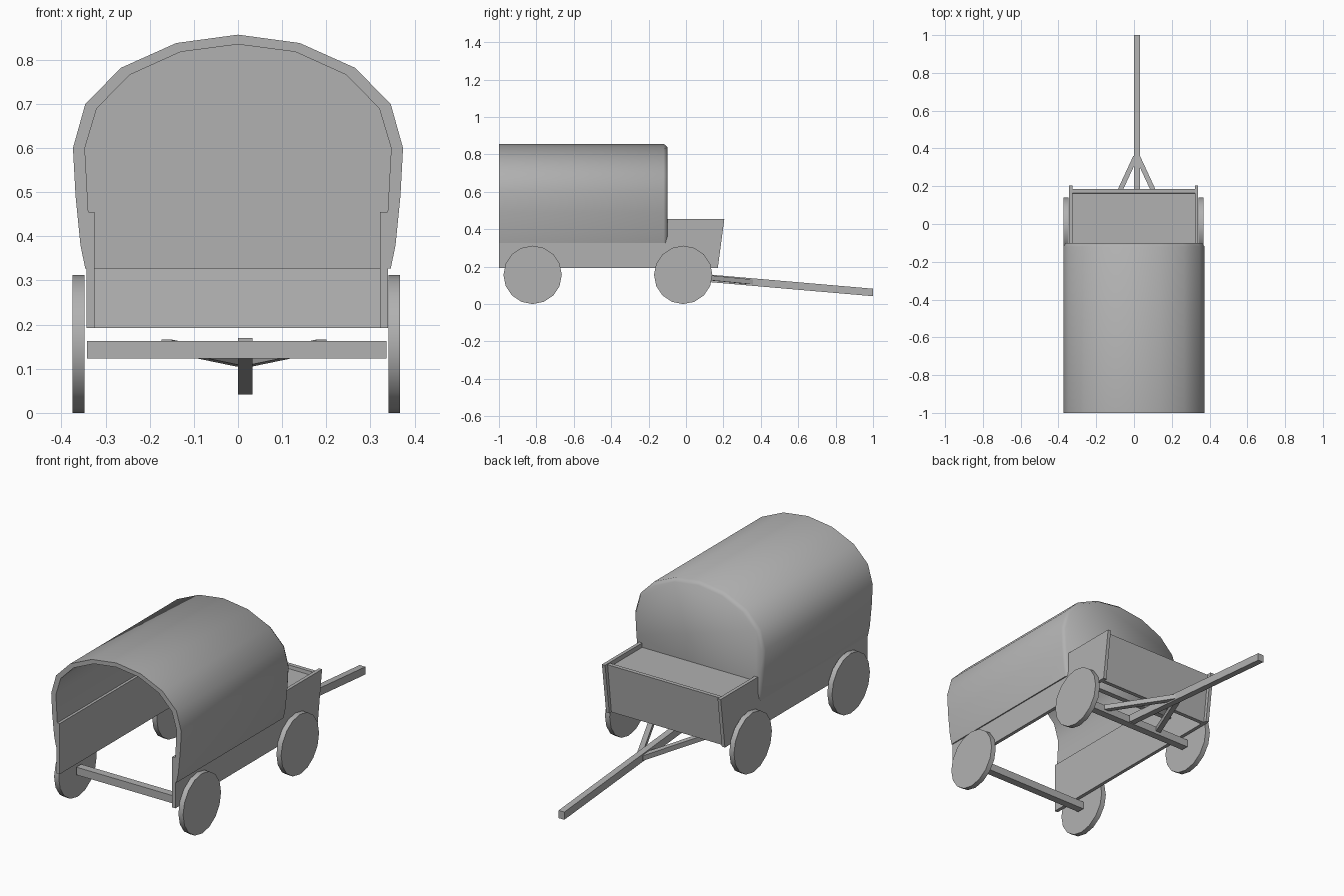
import bpy, bmesh
from math import radians
from mathutils import Vector

if "Cube" in bpy.data.objects:
    bpy.data.objects.remove(bpy.data.objects["Cube"])

# One dark grey for the whole model
grey = bpy.data.materials.new("dark_grey")
grey.diffuse_color = (.44, .44, .44, 1)
grey.use_nodes = True
grey.node_tree.nodes["Principled BSDF"].inputs["Base Color"].default_value = grey.diffuse_color


def make(name, bm, smooth=None):
    bmesh.ops.recalc_face_normals(bm, faces=bm.faces[:])
    me = bpy.data.meshes.new(name)
    bm.to_mesh(me)
    bm.free()
    me.materials.append(grey)
    ob = bpy.data.objects.new(name, me)
    bpy.context.collection.objects.link(ob)
    if smooth:
        me.shade_smooth()
        me.set_sharp_from_angle(angle=radians(smooth))
    return ob


def slab(name, yz, x0, x1):
    """Extrude a side profile (y, z) from x0 to x1."""
    bm = bmesh.new()
    f = bm.faces.new([bm.verts.new((x0, y, z)) for y, z in yz])
    new = bmesh.ops.extrude_face_region(bm, geom=[f])["geom"]
    verts = [v for v in new if isinstance(v, bmesh.types.BMVert)]
    bmesh.ops.translate(bm, verts=verts, vec=(x1 - x0, 0, 0))
    # keep the starting cap so the slab is closed
    if not any(all(abs(v.co.x - x0) < 1e-6 for v in g.verts) for g in bm.faces):
        bm.faces.new([v for v in bm.verts if abs(v.co.x - x0) < 1e-6])
    return make(name, bm)


def beam(name, a, b, w, h):
    """Rectangular bar from point a to point b."""
    a, b = Vector(a), Vector(b)
    d = b - a
    side = d.cross(Vector((0, 0, 1))).normalized() * w / 2
    up = Vector((0, 0, h / 2))
    bm = bmesh.new()
    ends = [[bm.verts.new(p + s * side + t * up)
             for s, t in ((-1, -1), (1, -1), (1, 1), (-1, 1))] for p in (a, b)]
    for e in ends:
        bm.faces.new(e)
    for i in range(4):
        j = (i + 1) % 4
        bm.faces.new((ends[0][i], ends[0][j], ends[1][j], ends[1][i]))
    return make(name, bm)


# Canvas cover: thin arched shell, open at -y, closed and bevelled at the other end
outer = [(.346, .327), (.357, .38), (.368, .49), (.374, .60),
         (.346, .70), (.265, .782), (.14, .838), (0, .857)]
inner = [(.330, .327), (.335, .38), (.341, .49), (.347, .60),
         (.32, .69), (.245, .766), (.13, .818), (0, .835)]
inset = [(x * .965, z if z < .35 else .45 + (z - .45) * .96) for x, z in outer]


def arch(half):
    return half + [(-x, z) for x, z in reversed(half[:-1])]


bm = bmesh.new()
rings = [[bm.verts.new((x, y, z)) for x, z in arch(p)]
         for p, y in ((inner, -.128), (inner, -1), (outer, -1), (outer, -.12), (inset, -.1))]
for r, s in zip(rings, rings[1:]):
    for i in range(len(r) - 1):
        bm.faces.new((r[i], r[i + 1], s[i + 1], s[i]))
bm.faces.new(rings[0])
bm.faces.new(rings[4])
for e in (0, -1):
    bm.faces.new([r[e] for r in rings[:4]])
bm.faces.new((rings[0][0], rings[3][0], rings[4][0],
              rings[4][-1], rings[3][-1], rings[0][-1]))
make("canvas_cover", bm, 70)

# Wagon side boards
side = [(-1, .192), (.17, .192), (.205, .455), (-1, .455)]
slab("left_side_board", side, -.343, -.325)
slab("right_side_board", side, .322, .340)

# Leaning front board and driver's seat
slab("front_board", [(.132, .192), (.153, .192), (.184, .45), (.163, .45)], -.326, .323)
slab("seat", [(-.115, .415), (.165, .415), (.165, .432), (-.115, .432)], -.326, .323)

# Axles and solid disc wheels
for pos, y in (("rear", -.82), ("front", -.015)):
    slab(pos + "_axle", [(y - .02, .123), (y + .02, .123), (y + .02, .163), (y - .02, .163)],
         -.342, .337)
    for s, x in (("left", -.361), ("right", .354)):
        bm = bmesh.new()
        bmesh.ops.create_cone(bm, cap_ends=True, segments=16, radius1=.156, radius2=.156,
                              depth=.027)
        wheel = make(pos + "_" + s + "_wheel", bm, 40)
        wheel.location = (x, y, .156)
        wheel.rotation_euler = (0, radians(90), 0)

# Draw pole and its two braces
beam("draw_pole", (.016, -.02, .15), (.016, 1, .062), .033, .04)
for s, n in ((-1, "left"), (1, "right")):
    beam(n + "_pole_brace", (.014 + s * .175, -.01, .153), (.014 + s * .006, .355, .118), .026, .026)
